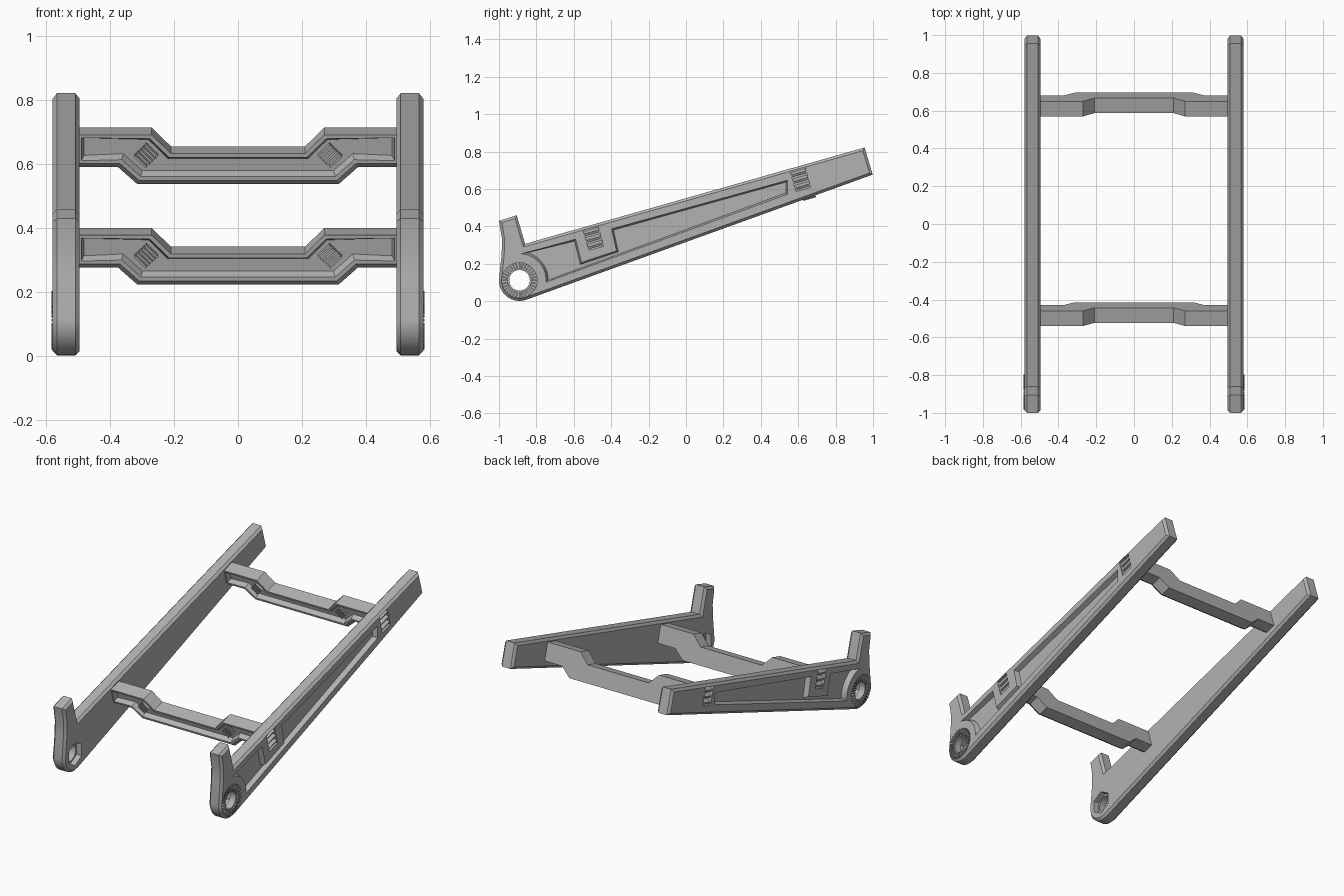
import bpy, bmesh, math
from mathutils import Matrix, Vector

old = bpy.data.objects.get("Cube")
if old:
    bpy.data.objects.remove(old, do_unlink=True)

grey = bpy.data.materials.new("mid_grey")
grey.use_nodes = True
colour = (0.45, 0.45, 0.45, 1)
grey.diffuse_color = colour
grey.node_tree.nodes["Principled BSDF"].inputs["Base Color"].default_value = colour

TILT = math.radians(15.9)          # slope of the arms
HUB = Vector((-0.89, 0.112))       # pivot centre in (y, z)
OUT, IN = 0.58, 0.495              # outer and inner side of an arm


def prism(pts, lo, hi, place):
    """Extrude a 2D outline from depth lo to depth hi."""
    bm = bmesh.new()
    rings = [[bm.verts.new(place(a, b, d)) for a, b in pts] for d in (lo, hi)]
    n = len(pts)
    bm.faces.new(rings[0])
    bm.faces.new(rings[1])
    for i in range(n):
        j = (i + 1) % n
        bm.faces.new((rings[0][i], rings[0][j], rings[1][j], rings[1][i]))
    bmesh.ops.recalc_face_normals(bm, faces=bm.faces)
    return bm


def add_box(bm, matrix, size):
    bmesh.ops.create_cube(bm, size=1, matrix=matrix @ Matrix.Diagonal((*size, 1)))


def finish(name, bm, mirrored=False):
    bmesh.ops.recalc_face_normals(bm, faces=bm.faces)
    mesh = bpy.data.meshes.new(name)
    bm.to_mesh(mesh)
    bm.free()
    mesh.materials.append(grey)
    obj = bpy.data.objects.new(name, mesh)
    bpy.context.collection.objects.link(obj)
    if mirrored:
        obj.modifiers.new("mirror", "MIRROR")
    return obj


def side(y, z, x):
    return Vector((x, y, z))


def arc(radius, start, end, count):
    angles = [math.radians(start + (end - start) * i / (count - 1)) for i in range(count)]
    return [(HUB.x + radius * math.cos(a), HUB.y + radius * math.sin(a)) for a in angles]


def carve(obj, bm):
    """Cut a solid out of obj and remove the cutter."""
    cutter = finish("cutter", bm)
    cutter.hide_render = True
    mod = obj.modifiers.new("cut", "BOOLEAN")
    mod.operation, mod.solver, mod.object = "DIFFERENCE", "EXACT", cutter
    bpy.context.view_layer.update()
    result = obj.evaluated_get(bpy.context.evaluated_depsgraph_get())
    mesh = bpy.data.meshes.new_from_object(result)
    obj.modifiers.clear()
    obj.data = mesh
    bpy.data.objects.remove(cutter, do_unlink=True)


# Side arm: tapered beam, upright hook and rounded pivot, with chamfered rims
outline = [(-1.0, 0.43), (-0.905, 0.46), (-0.86, 0.307), (0.955, 0.822), (0.998, 0.677)]
outline += arc(0.11, 290, 180, 16) + [(-0.986, 0.25), (-0.983, 0.33)]
bm = prism(outline, IN, OUT, side)
rims = [e for e in bm.edges if abs(e.verts[0].co.x - e.verts[1].co.x) < 1e-5]
bmesh.ops.bevel(bm, geom=rims, offset=0.014, segments=1, affect="EDGES", profile=0.5)
arm = finish("side_arms", bm)

# Long sunken panel with sloping walls, stepping around the front vent
panel = [(-0.59, 0.332), (-0.559, 0.207), (-0.372, 0.27), (-0.398, 0.387),
         (0.543, 0.647), (0.543, 0.572)] + arc(0.142, -4, 86, 12)
bm = prism(panel, OUT, OUT - 0.001, side)
floor = [f for f in bm.faces if all(v.co.x < OUT - 0.0005 for v in f.verts)]
bmesh.ops.inset_region(bm, faces=floor, thickness=0.012, depth=0)
for v in floor[0].verts:
    v.co.x = OUT - 0.03
for v in bm.verts:
    if v.co.x > OUT - 0.0005:
        v.co.x = OUT + 0.01
    elif v.co.x > OUT - 0.005:
        v.co.x = OUT
carve(arm, bm)

# Pivot: round bore, hexagonal inner socket and shallow seat for the toothed ring
for radius, count, lo, hi in ((0.055, 32, IN - 0.05, OUT + 0.05),
                              (0.094, 48, OUT - 0.01, OUT + 0.05),
                              (0.072, 6, IN - 0.05, IN + 0.035)):
    step = 360 / count
    carve(arm, prism(arc(radius, 30, 390 - step, count), lo, hi, side))

# Vent pockets with slats
slats = bmesh.new()
for y, z in ((-0.495, 0.337), (0.612, 0.652)):
    frame = Matrix.Translation((OUT, y, z)) @ Matrix.Rotation(TILT, 4, "X")
    pocket = bmesh.new()
    add_box(pocket, frame, (0.07, 0.082, 0.112))
    carve(arm, pocket)
    for h in (-0.036, 0, 0.036):
        tip = Matrix.Translation((-0.018, 0, h)) @ Matrix.Rotation(0.5, 4, "Y")
        add_box(slats, frame @ tip, (0.03, 0.082, 0.014))
finish("vent_slats", slats, True)
arm.modifiers.new("mirror", "MIRROR")

# Toothed ring around each pivot
teeth = bmesh.new()
TEETH = 32
for i in range(TEETH):
    turn = Matrix.Translation((OUT - 0.004, *HUB)) @ Matrix.Rotation(math.tau * i / TEETH, 4, "X")
    add_box(teeth, turn @ Matrix.Translation((0, 0.077, 0)), (0.016, 0.03, 0.008))
finish("pivot_teeth", teeth, True)

# Cross bars: dropped centre, chamfered lower front edge, sunken front with ribs
half = [(0.21, -0.061), (0.27, 0), (0.5, 0), (0.5, -0.11), (0.375, -0.11), (0.315, -0.165)]
bar_outline = half + [(-x, u) for x, u in reversed(half)]


def cross_bar(prefix, location):
    bm = prism(bar_outline, 0, 0.083, lambda x, u, d: Vector((x, d, u)))
    low = [e for e in bm.edges if all(v.co.y < 1e-4 for v in e.verts)
           and (e.verts[0].co.z + e.verts[1].co.z) / 2 < -0.1]
    bmesh.ops.bevel(bm, geom=low, offset=0.016, segments=1, affect="EDGES", profile=0.5)
    bmesh.ops.recalc_face_normals(bm, faces=bm.faces)
    front = [f for f in bm.faces if all(v.co.y < 1e-4 for v in f.verts)]
    bmesh.ops.inset_region(bm, faces=front, thickness=0.014, depth=0)
    bmesh.ops.inset_region(bm, faces=front, thickness=0.012, depth=-0.03)
    bar = finish(prefix + "_cross_bar", bm)

    ribs = bmesh.new()
    for i in range(5):
        spot = Matrix.Translation((0.288, 0.018, -0.072)) @ Matrix.Rotation(math.pi / 4, 4, "Y")
        add_box(ribs, spot @ Matrix.Translation((0.012 * (i - 2), 0, 0)), (0.007, 0.03, 0.052))
    grip = finish(prefix + "_bar_ribs", ribs, True)
    for obj in (bar, grip):
        obj.location = location
        obj.rotation_euler.x = TILT


cross_bar("front", (0, -0.54, 0.378))
cross_bar("rear", (0, 0.57, 0.692))

# Smooth the rounded pivots, keep every other edge crisp
bpy.ops.object.select_all(action="DESELECT")
arm.select_set(True)
bpy.context.view_layer.objects.active = arm
bpy.ops.object.shade_smooth_by_angle(angle=math.radians(20))
